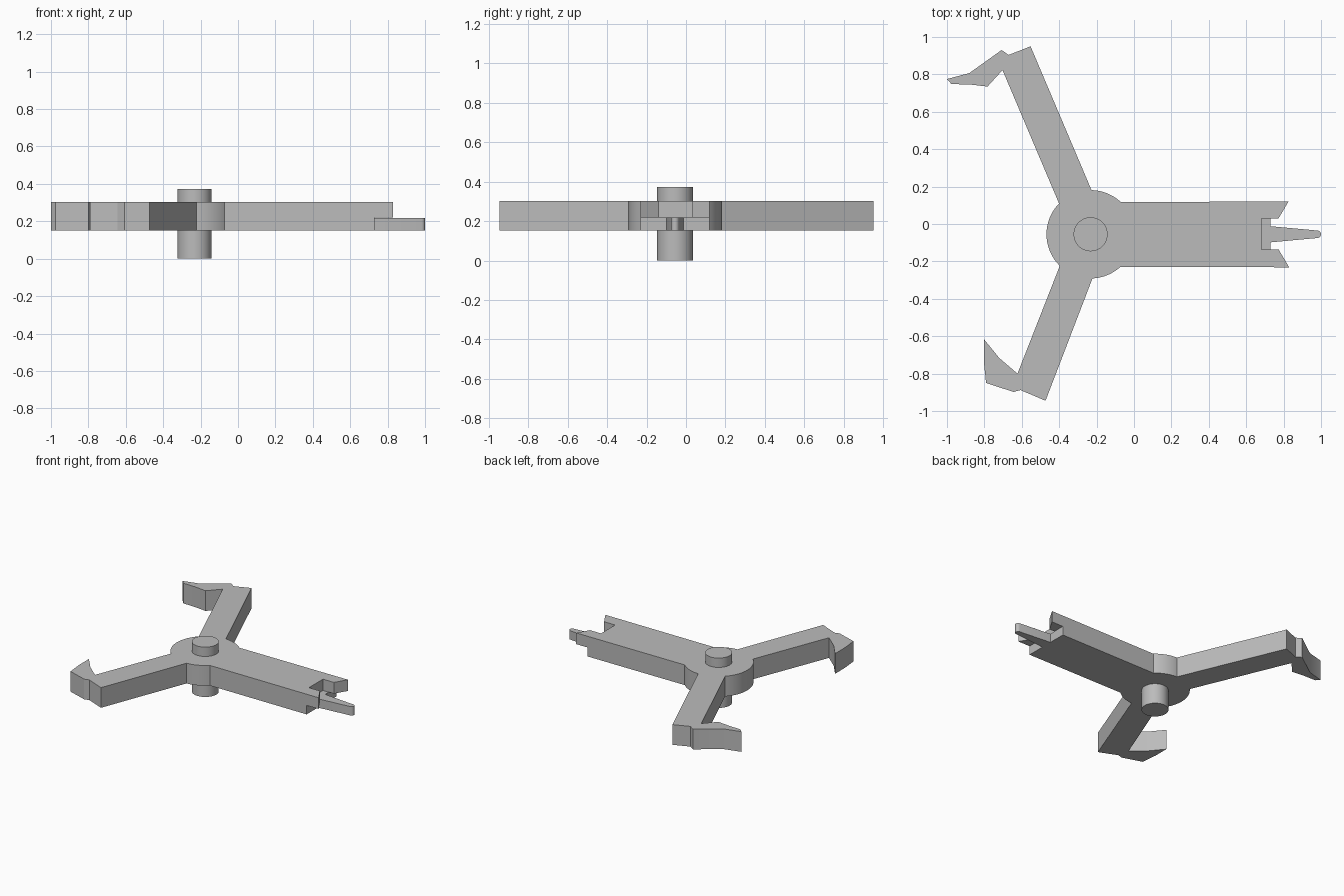
import bpy, bmesh, math

HUB = (-0.232, -0.055)
HUB_R = 0.236
Z_LOW, Z_STEP, Z_TOP = 0.152, 0.218, 0.303

cube = bpy.data.objects.get("Cube")
if cube:
    bpy.data.objects.remove(cube)

grey = bpy.data.materials.new("plain grey")
grey.use_nodes = True
grey.diffuse_color = (0.5, 0.5, 0.5, 1)
grey.node_tree.nodes["Principled BSDF"].inputs["Base Color"].default_value = (0.5, 0.5, 0.5, 1)


def prism(name, outline, z0, z1):
    """Extrude a flat outline from z0 up to z1."""
    bm = bmesh.new()
    face = bm.faces.new([bm.verts.new((x, y, z0)) for x, y in outline])
    grown = bmesh.ops.extrude_face_region(bm, geom=[face])["geom"]
    bmesh.ops.translate(bm, vec=(0, 0, z1 - z0),
                        verts=[v for v in grown if isinstance(v, bmesh.types.BMVert)])
    bmesh.ops.recalc_face_normals(bm, faces=bm.faces)
    mesh = bpy.data.meshes.new(name)
    bm.to_mesh(mesh)
    bm.free()
    mesh.materials.append(grey)
    obj = bpy.data.objects.new(name, mesh)
    bpy.context.collection.objects.link(obj)
    return obj


def arc(centre, radius, start, end, steps):
    """Points along an arc, angles in radians."""
    angles = [start + (end - start) * i / steps for i in range(steps + 1)]
    return [(centre[0] + radius * math.cos(a), centre[1] + radius * math.sin(a)) for a in angles]


def hub_arc(p, q):
    """Counter-clockwise hub rim from the direction of p to that of q."""
    a, b = (math.atan2(y - HUB[1], x - HUB[0]) for x, y in (p, q))
    return arc(HUB, HUB_R, a, b if b > a else b + math.tau, 16)


def smooth(obj):
    bpy.ops.object.select_all(action='DESELECT')
    obj.select_set(True)
    bpy.context.view_layer.objects.active = obj
    bpy.ops.object.shade_smooth_by_angle(angle=math.radians(25))


# Outlines of the two hooked arms, running counter-clockwise
back_hook = [(-0.553, 0.95), (-0.67, 0.904), (-0.708, 0.93), (-0.88, 0.807), (-1.0, 0.775),
             (-0.976, 0.748), (-0.88, 0.746), (-0.783, 0.735), (-0.703, 0.823)]
front_hook = [(-0.623, -0.80), (-0.72, -0.717), (-0.803, -0.615), (-0.803, -0.733),
              (-0.791, -0.85), (-0.644, -0.898), (-0.607, -0.888), (-0.473, -0.945)]

# Three-armed body, with the wide arm left long for cutting
outline = (hub_arc((-0.07, 0.12), (-0.227, 0.182)) + back_hook
           + hub_arc((-0.398, 0.107), (-0.398, -0.225)) + front_hook
           + hub_arc((-0.222, -0.289), (-0.07, -0.232))
           + [(1.04, -0.232), (1.04, 0.12)])
body = prism("three_armed_body", outline, Z_LOW, Z_TOP)

# Upper cutter leaves the jaws, lower cutter leaves the tongue
jaw_cut = prism("jaw_cutter", [
    (1.1, 0.205), (0.876, 0.205), (0.773, 0.03), (0.682, 0.03),
    (0.682, -0.136), (0.773, -0.136), (0.876, -0.31), (1.1, -0.31)], Z_STEP, 0.5)
tongue = [(0.73, -0.098)] + arc((0.98, -0.055), 0.02, -1.5, 1.5, 8) + [(0.73, -0.012)]
tongue_cut = prism("tongue_cutter", [(1.1, -0.31), (0.73, -0.31)] + tongue
                   + [(0.73, 0.205), (1.1, 0.205)], 0.05, Z_STEP + 0.001)

for cutter in (jaw_cut, tongue_cut):
    cutter.hide_render = True
    cut = body.modifiers.new(cutter.name, 'BOOLEAN')
    cut.operation = 'DIFFERENCE'
    cut.solver = 'EXACT'
    cut.object = cutter

bpy.context.view_layer.objects.active = body
for name in [m.name for m in body.modifiers]:
    bpy.ops.object.modifier_apply(modifier=name)
for cutter in (jaw_cut, tongue_cut):
    bpy.data.objects.remove(cutter)
smooth(body)

# Round pivot posts above and below the hub
circle = arc(HUB, 0.091, 0, math.tau, 48)[:-1]
smooth(prism("upper_pivot_post", circle, Z_TOP, 0.373))
smooth(prism("lower_pivot_post", circle, 0, Z_LOW))
